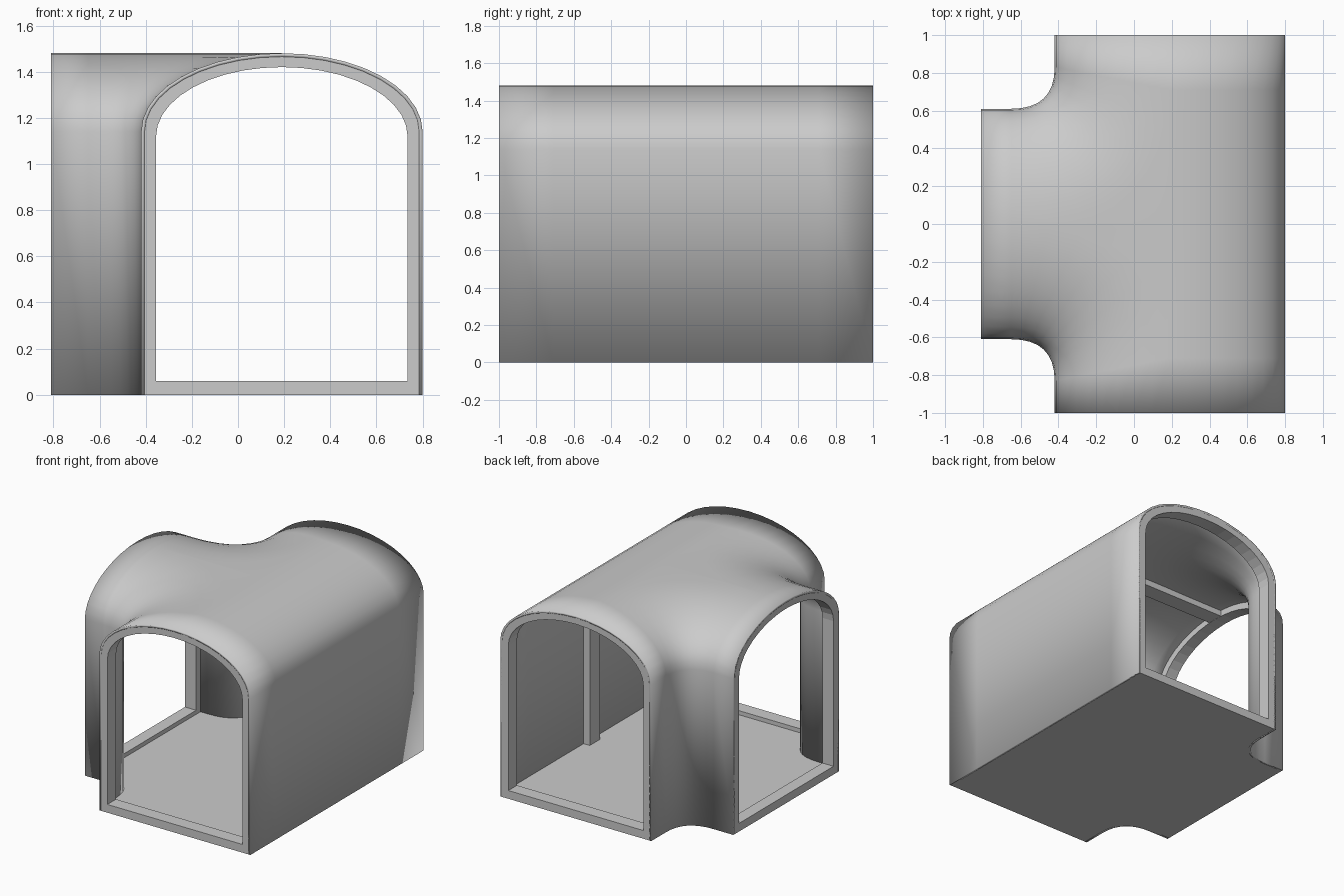
import bpy, bmesh
from math import sin, cos, pi

if "Cube" in bpy.data.objects:
    bpy.data.objects.remove(bpy.data.objects["Cube"])

CX, HW, SPRING, RISE = 0.19, 0.61, 1.14, 0.34   # tunnel axis, half width, arch
END, SIDE, FILLET = 1.0, -0.81, -0.65           # open ends and start of fillet
N = 10                                          # segments per half arch


def finish(bm, name):
    me = bpy.data.meshes.new(name)
    bm.to_mesh(me)
    bm.free()
    ob = bpy.data.objects.new(name, me)
    bpy.context.collection.objects.link(ob)
    return ob


def prism(name, loop, vec):
    bm = bmesh.new()
    f = bm.faces.new([bm.verts.new(p) for p in loop])
    r = bmesh.ops.extrude_face_region(bm, geom=[f])
    bmesh.ops.translate(bm, vec=vec, verts=[v for v in r["geom"] if isinstance(v, bmesh.types.BMVert)])
    bmesh.ops.recalc_face_normals(bm, faces=bm.faces)
    return finish(bm, name)


def half_profile(hw, spring, rise, bottom):
    """Side offset and height from the floor to the crown."""
    return [(hw, bottom)] + [(hw * cos(i * pi / 2 / N), spring + rise * sin(i * pi / 2 / N))
                             for i in range(N + 1)]


def contour(s, z, d=0.0):
    """Horizontal line from side opening, round the fillet, to the main end."""
    y0, x1 = (HW - d) * s, CX - (HW - d) * s
    y2 = 0.83 - 0.12 * (1 - s)
    pts = [(SIDE, y0, z)]
    for i in range(9):
        t = i / 8
        pts.append(((1 - t) ** 2 * FILLET + (1 - (1 - t) ** 2) * x1,
                    (1 - t * t) * y0 + t * t * y2, z))
    return pts + [(x1, END, z)]


# Outer shell: walls and vaulted roof with blended side branch
bm = bmesh.new()
prof = half_profile(HW, SPRING, RISE, 0)
for sg in (1, -1):
    def grid(rows):
        vs = [[bm.verts.new((x, y * sg, z)) for x, y, z in r] for r in rows]
        for a, b in zip(vs, vs[1:]):
            for j in range(len(a) - 1):
                q = [a[j], a[j + 1], b[j + 1], b[j]]
                bm.faces.new(q if sg > 0 else q[::-1])
    rows = [contour(abs(w) / HW, z) for w, z in prof]
    grid(rows)
    grid([[(CX + w, y, z) for y in (END, 0.71, 0)] for w, z in prof])
    crown = [(CX, 0, prof[-1][1])] + rows[-1][1:-1][::-1]
    center = crown[0]
    for p, q in zip(crown[1:], crown[2:]):
        bm.faces.new([bm.verts.new((x, y * sg, z)) for x, y, z in
                      ((center, p, q) if sg > 0 else (center, q, p))])
bmesh.ops.remove_doubles(bm, verts=bm.verts, dist=0.0005)
bmesh.ops.recalc_face_normals(bm, faces=bm.faces)
bm.normal_update()
wall = max(bm.faces, key=lambda f: f.calc_center_median().x)
if wall.normal.x < 0:
    bmesh.ops.reverse_faces(bm, faces=bm.faces)
shell = finish(bm, "tunnel_shell")
m = shell.modifiers.new("thickness", "SOLIDIFY")
m.thickness, m.offset = 0.015, -1
bpy.context.view_layer.objects.active = shell
shell.select_set(True)
bpy.ops.object.shade_smooth_by_angle(angle=0.35)

# Floor slab following the fillets
c = contour(1, 0, 0.004)
loop = c + [(CX + HW - 0.004, END, 0)]
prism("floor", loop + [(x, -y, z) for x, y, z in loop[::-1]], (0, 0, 0.03))


# Opening frames: arched rings with a raised sill
def frame(name, place, depth):
    def ring(*a):
        h = half_profile(*a)
        return h + [(-w, z) for w, z in h[-2::-1]]
    outer = ring(HW - 0.006, SPRING, RISE - 0.006, 0)
    inner = ring(HW - 0.065, SPRING - 0.02, RISE - 0.04, 0.06)
    bm = bmesh.new()
    loops = [[bm.verts.new(place(w, z, d)) for w, z in prof]
             for prof, d in ((outer, 0), (inner, 0), (inner, depth), (outer, depth))]
    n = len(outer)
    for k in range(4):
        a, b = loops[k], loops[(k + 1) % 4]
        for i in range(n):
            j = (i + 1) % n
            bm.faces.new((a[i], a[j], b[j], b[i]))
    bmesh.ops.recalc_face_normals(bm, faces=bm.faces)
    finish(bm, name)


frame("front_frame", lambda w, z, d: (CX + w, -END + d, z), 0.1)
frame("back_frame", lambda w, z, d: (CX + w, END - d, z), 0.1)
frame("side_frame", lambda w, z, d: (SIDE + d, w, z), 0.09)

# Middle rib: up the closed wall and across the ceiling to the side frame
out = [(CX + w, z) for w, z in half_profile(HW - 0.01, SPRING, RISE - 0.01, 0.02)]
inn = [(CX + w, z) for w, z in half_profile(HW - 0.065, SPRING - 0.02, RISE - 0.04, 0.02)]
rib = out + [(-0.75, out[-1][1]), (-0.75, inn[-1][1])] + inn[::-1]
prism("middle_rib", [(x, -0.06, z) for x, z in rib], (0, 0.12, 0))
